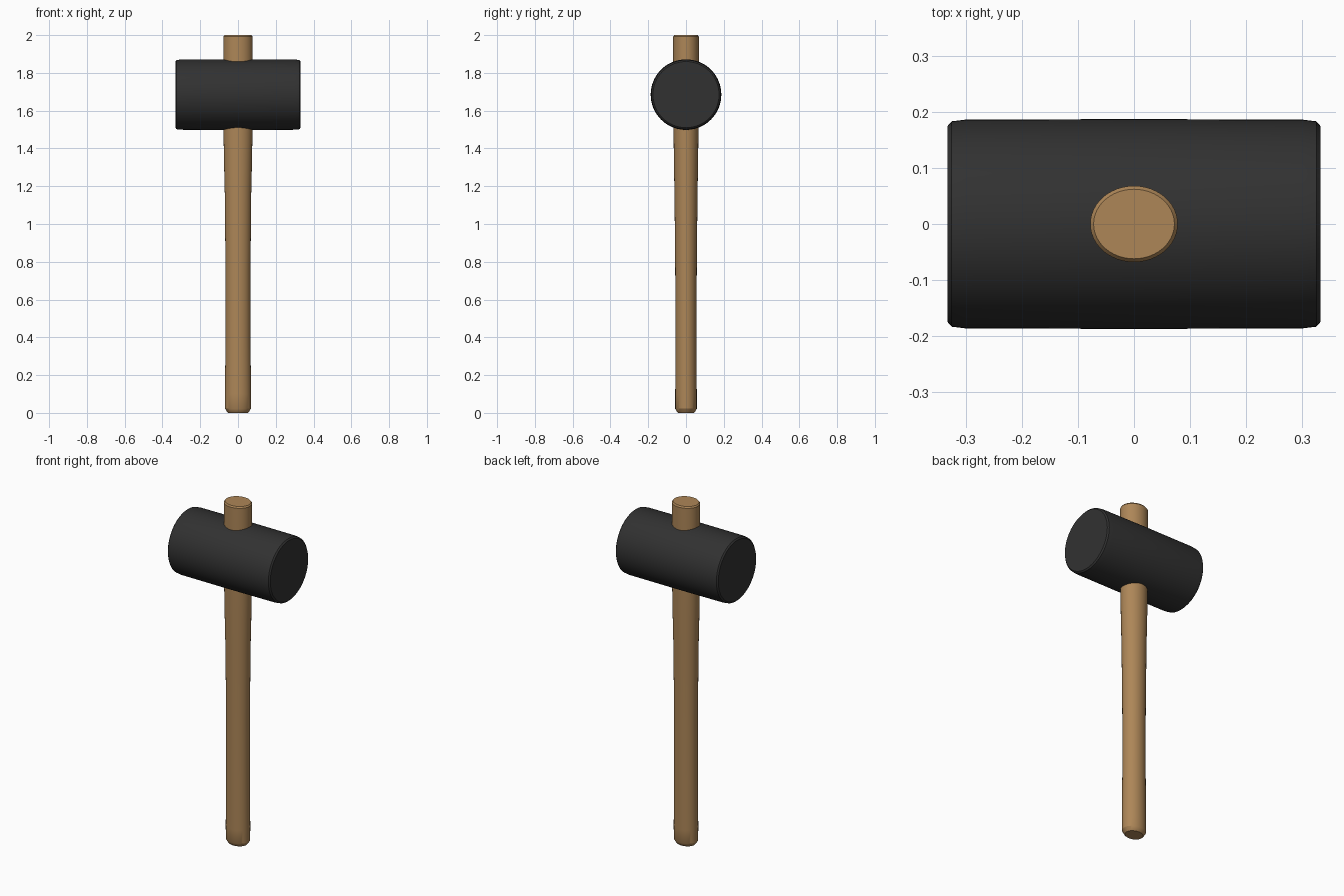
import bpy, bmesh, math
from mathutils import Matrix, Vector

if "Cube" in bpy.data.objects:
    bpy.data.objects.remove(bpy.data.objects["Cube"])


def material(name, color):
    m = bpy.data.materials.new(name)
    m.diffuse_color = (*color, 1)
    m.use_nodes = True
    m.node_tree.nodes["Principled BSDF"].inputs["Base Color"].default_value = m.diffuse_color
    return m


def loft(name, sections, sides, mat, matrix=Matrix()):
    """Skin elliptical rings (height, radius x, radius y) and cap both ends."""
    bm = bmesh.new()
    rings = []
    for h, rx, ry in sections:
        ring = []
        for i in range(sides):
            a = 2 * math.pi * i / sides
            ring.append(bm.verts.new(matrix @ Vector((rx * math.cos(a), ry * math.sin(a), h))))
        rings.append(ring)
    for low, high in zip(rings, rings[1:]):
        for i in range(sides):
            j = (i + 1) % sides
            bm.faces.new((low[i], low[j], high[j], high[i]))
    bm.faces.new(rings[0][::-1])
    bm.faces.new(rings[-1])
    bmesh.ops.recalc_face_normals(bm, faces=bm.faces)
    mesh = bpy.data.meshes.new(name)
    bm.to_mesh(mesh)
    bm.free()
    mesh.materials.append(mat)
    obj = bpy.data.objects.new(name, mesh)
    bpy.context.collection.objects.link(obj)
    bpy.ops.object.select_all(action='DESELECT')
    obj.select_set(True)
    bpy.context.view_layer.objects.active = obj
    bpy.ops.object.shade_smooth_by_angle(angle=math.radians(30))
    return obj


wood = material("warm wood", (0.42, 0.24, 0.097))
rubber = material("black rubber", (0.031, 0.031, 0.031))

# Handle: oval shaft, slim in the middle, chamfered at both ends
loft("handle", [
    (0.0, 0.053, 0.043), (0.006, 0.058, 0.048), (0.022, 0.068, 0.057),
    (0.10, 0.069, 0.057), (0.40, 0.066, 0.056), (0.76, 0.066, 0.057),
    (1.16, 0.070, 0.061), (1.33, 0.074, 0.064), (1.50, 0.077, 0.066),
    (1.70, 0.078, 0.068), (1.992, 0.078, 0.068), (2.0, 0.072, 0.062),
], 48, wood)

# Head: horizontal cylinder with softly rounded rims
half = [(0.0, 0.187), (0.30, 0.186), (0.325, 0.183), (0.332, 0.175)]
profile = [(-x, r, r) for x, r in reversed(half[1:])] + [(x, r, r) for x, r in half]
loft("mallet_head", profile, 64, rubber,
     Matrix.Translation((0, 0, 1.685)) @ Matrix.Rotation(math.pi / 2, 4, 'Y'))
